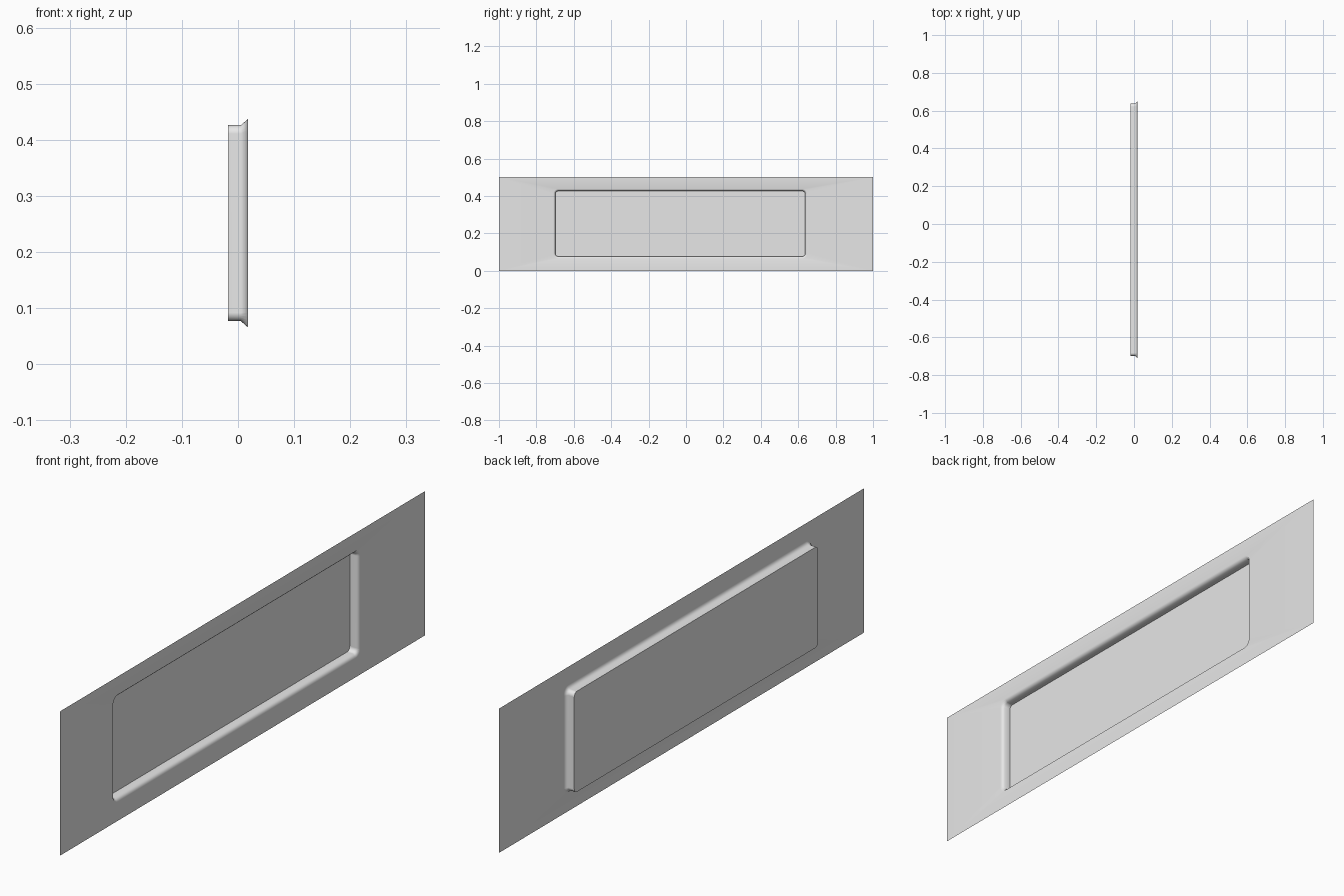
import bpy
import bmesh
from math import cos, sin, radians, pi

cube = bpy.data.objects.get("Cube")
if cube:
    bpy.data.objects.remove(cube, do_unlink=True)

# Sheet size, recess opening and depth
HALF_DEPTH = 0.0175
SHEET = (-1.0, 1.0, 0.0, 0.5)          # y and z limits
OPENING = (-0.709, 0.648, 0.066, 0.437)
FLARE = 0.011
RIM_RADIUS = 0.026
STEPS = 6                              # segments per rounded corner

grey = bpy.data.materials.new("plain_grey")
grey.use_nodes = True
grey.diffuse_color = (0.8, 0.8, 0.8, 1)
grey.node_tree.nodes["Principled BSDF"].inputs["Base Color"].default_value = (0.8, 0.8, 0.8, 1)

bm = bmesh.new()


def rounded_ring(x, inset):
    """Counter-clockwise rounded rectangle, starting at the +y +z corner."""
    y0, y1, z0, z1 = OPENING
    r = RIM_RADIUS
    centres = [(y1 - r, z1 - r), (y0 + r, z1 - r), (y0 + r, z0 + r), (y1 - r, z0 + r)]
    ring = []
    for corner, (cy, cz) in enumerate(centres):
        for step in range(STEPS + 1):
            a = (corner + step / STEPS) * pi / 2
            ring.append(bm.verts.new((x, cy + (r - inset) * cos(a), cz + (r - inset) * sin(a))))
    return ring


def bridge(outer, inner):
    n = len(outer)
    for i in range(n):
        j = (i + 1) % n
        bm.faces.new((outer[i], outer[j], inner[j], inner[i]))


# Flared rim, straight wall and flat floor of the recess
rim = rounded_ring(HALF_DEPTH, 0)
throat = rounded_ring(0.005, FLARE)
base = rounded_ring(-HALF_DEPTH, FLARE)
bridge(rim, throat)
bridge(throat, base)
bm.faces.new(base)

# Flat sheet around the opening
y0, y1, z0, z1 = SHEET
corners = [bm.verts.new((HALF_DEPTH, y, z)) for y, z in ((y1, z1), (y0, z1), (y0, z0), (y1, z0))]
per_corner = STEPS + 1
for c in range(4):
    first = c * per_corner
    for i in range(first, first + STEPS):
        bm.faces.new((corners[c], rim[i + 1], rim[i]))
    following = (c + 1) % 4
    bm.faces.new((corners[c], corners[following], rim[following * per_corner], rim[first + STEPS]))

mesh = bpy.data.meshes.new("recessed_panel")
bm.to_mesh(mesh)
bm.free()
mesh.materials.append(grey)
panel = bpy.data.objects.new("recessed_panel", mesh)
bpy.context.collection.objects.link(panel)

# Smooth flare and corners, crisp floor edge, flat broad faces
bpy.ops.object.select_all(action='DESELECT')
panel.select_set(True)
bpy.context.view_layer.objects.active = panel
bpy.ops.object.shade_smooth_by_angle(angle=radians(60))
weighted = panel.modifiers.new("weighted_normals", 'WEIGHTED_NORMAL')
weighted.keep_sharp = True
